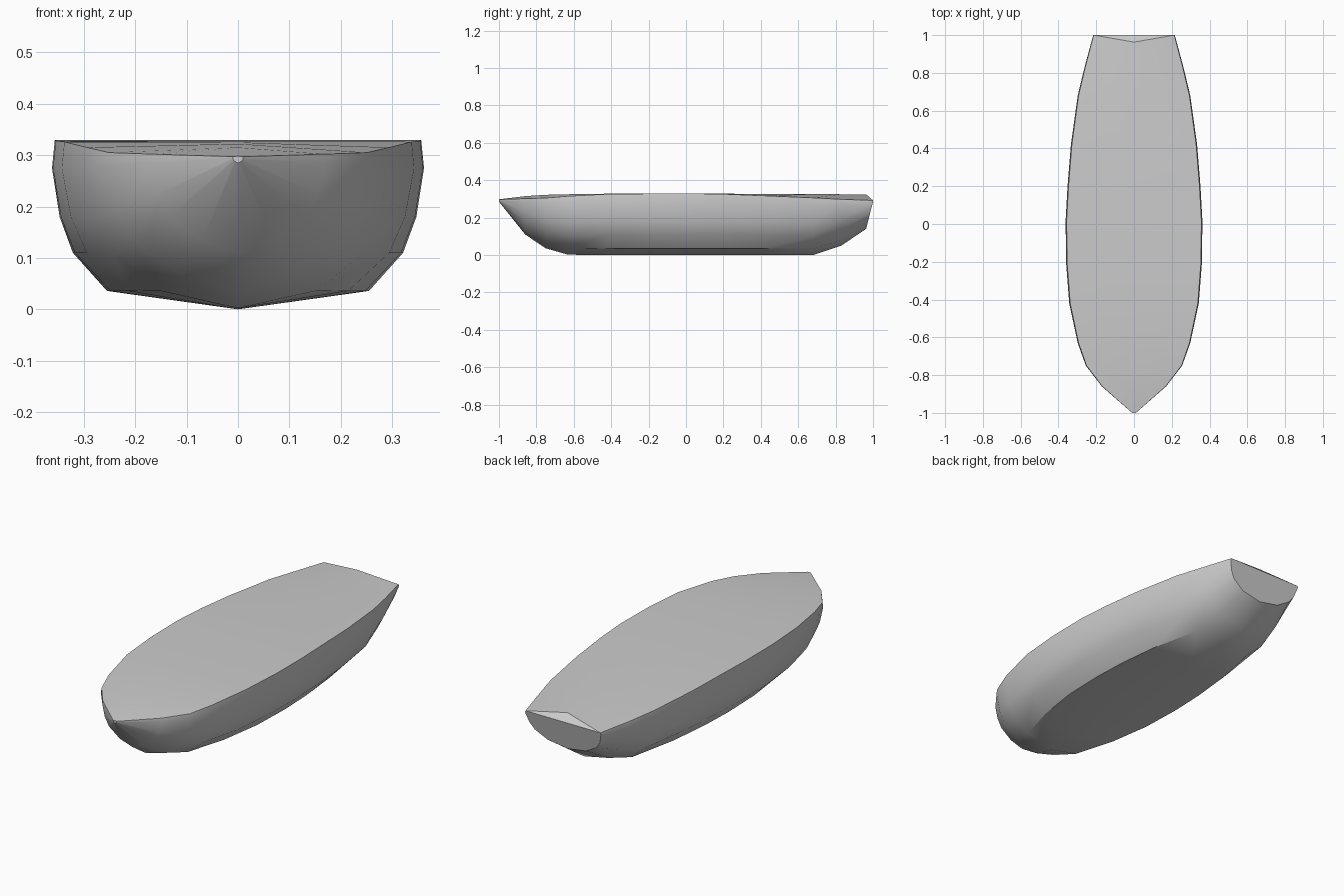
import bpy, bmesh

# Hull stations: y, keel z, chine half width, max half width, gunwale z, deck edge z, deck centre z
STATIONS = [
    (-1.00, 0.285, 0.004, 0.010, 0.295, 0.297, 0.298),
    (-0.86, 0.110, 0.070, 0.170, 0.285, 0.302, 0.315),
    (-0.75, 0.036, 0.115, 0.255, 0.280, 0.305, 0.322),
    (-0.63, 0.002, 0.155, 0.298, 0.270, 0.315, 0.325),
    (-0.42, 0.000, 0.215, 0.343, 0.275, 0.326, 0.328),
    (-0.20, 0.000, 0.248, 0.360, 0.275, 0.328, 0.328),
    (0.02, 0.000, 0.255, 0.362, 0.275, 0.329, 0.329),
    (0.20, 0.000, 0.248, 0.352, 0.275, 0.326, 0.328),
    (0.42, 0.000, 0.225, 0.334, 0.270, 0.317, 0.327),
    (0.68, 0.000, 0.170, 0.298, 0.260, 0.306, 0.326),
    (0.83, 0.050, 0.140, 0.262, 0.270, 0.298, 0.325),
    (0.963, 0.140, 0.110, 0.216, 0.284, 0.292, 0.325),
]


def section(st):
    """Closed ring of points for one hull station."""
    y, zk, c, w, zg, zd, zc = st
    zch = zk + 0.13 * (zg - zk)
    half = [(c, zch)]
    for a, b in ((0.62, 0.31), (0.86, 0.60)):
        half.append((c + (w - c) * a, zch + (zg - zch) * b))
    half += [(w, zg), (w * 0.985, zd)]
    pts = [(0, zk)] + half + [(0, zc)] + [(-x, z) for x, z in reversed(half)]
    out = []
    for x, z in pts:
        # rake the transom: top corners sweep back
        dy = 0.0
        if y > 0.95 and x:
            dy = 0.037 * min(1, max(0, (z - 0.14) / 0.145))
        out.append((x, y + dy, z))
    return out


bm = bmesh.new()
rings = [[bm.verts.new(p) for p in section(s)] for s in STATIONS]
n = len(rings[0])
for a, b in zip(rings, rings[1:]):
    for i in range(n):
        j = (i + 1) % n
        bm.faces.new((a[i], a[j], b[j], b[i]))
# Stem and transom caps
bm.faces.new(rings[0])
last = rings[-1]
k = n // 2
transom = [v for i, v in enumerate(last) if i != k]
bm.faces.new(transom)
# Sloping notch above the transom
bm.faces.new((last[k - 1], last[k], last[k + 1]))
bmesh.ops.recalc_face_normals(bm, faces=bm.faces[:])

mesh = bpy.data.meshes.new("boat_hull")
bm.to_mesh(mesh)
bm.free()
hull = bpy.data.objects.new("boat_hull", mesh)
bpy.context.collection.objects.link(hull)
bpy.context.view_layer.objects.active = hull
hull.select_set(True)
bpy.ops.object.shade_smooth_by_angle(angle=0.52)
